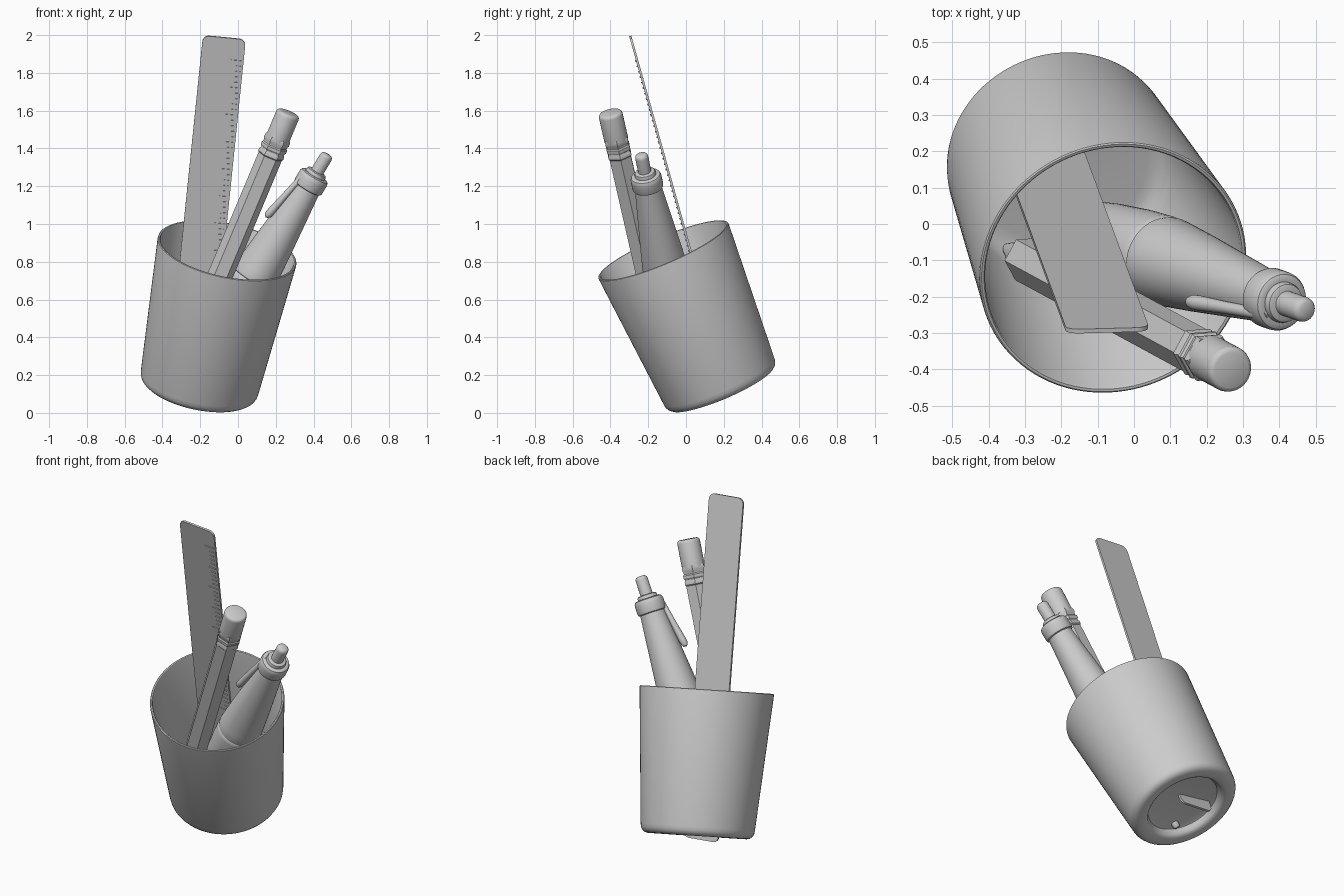
import bpy, bmesh, math
from mathutils import Vector, Matrix

if "Cube" in bpy.data.objects:
    bpy.data.objects.remove(bpy.data.objects["Cube"])


def finish(name, bm, matrix):
    bmesh.ops.recalc_face_normals(bm, faces=bm.faces)
    bm.transform(matrix)
    mesh = bpy.data.meshes.new(name)
    bm.to_mesh(mesh)
    bm.free()
    ob = bpy.data.objects.new(name, mesh)
    bpy.context.collection.objects.link(ob)
    bpy.ops.object.select_all(action='DESELECT')
    ob.select_set(True)
    bpy.context.view_layer.objects.active = ob
    bpy.ops.object.shade_smooth_by_angle(angle=math.radians(32))
    return ob


def lathe(name, origin, axis, profile, sides=48):
    """Spin (radius, height) points around an axis leaving origin."""
    bm = bmesh.new()
    vs = [bm.verts.new((r, 0, h)) for r, h in profile]
    es = [bm.edges.new(p) for p in zip(vs, vs[1:])]
    bmesh.ops.spin(bm, geom=vs + es, cent=(0, 0, 0), axis=(0, 0, 1),
                   angle=math.tau, steps=sides, use_merge=True)
    bmesh.ops.remove_doubles(bm, verts=bm.verts, dist=1e-5)
    rot = Vector(axis).to_track_quat('Z', 'Y').to_matrix().to_4x4()
    return finish(name, bm, Matrix.Translation(origin) @ rot)


# Leaning cup with rounded foot ring, recessed underside and open top
lathe("cup", (-0.211, 0.193, 0.125), (0.189, -0.385, 0.903), [
    (0, 0.045), (0.195, 0.045), (0.208, 0.04), (0.215, 0.028), (0.222, 0.012),
    (0.235, 0.003), (0.252, 0), (0.275, 0), (0.293, 0.004), (0.307, 0.015),
    (0.315, 0.03), (0.318, 0.05), (0.374, 0.806), (0.373, 0.812),
    (0.369, 0.815), (0.362, 0.814), (0.358, 0.808), (0.305, 0.12),
    (0.298, 0.095), (0.284, 0.076), (0.262, 0.066), (0.24, 0.063),
    (0, 0.063)], 96)

# Pencil: profiles run downwards from the eraser end
top = Vector((0.268, -0.402, 1.59))
down = -Vector((0.42, -0.228, 1)).normalized()
lathe("pencil_eraser", top, down, [
    (0, 0), (0.05, 0), (0.057, 0.003), (0.062, 0.009), (0.064, 0.018),
    (0.064, 0.16), (0, 0.16)])
lathe("pencil_ferrule", top, down, [
    (0, 0.145), (0.068, 0.145), (0.071, 0.155), (0.071, 0.172),
    (0.066, 0.18), (0.066, 0.19), (0.072, 0.197), (0.072, 0.212),
    (0.066, 0.22), (0.066, 0.228), (0.071, 0.235), (0.071, 0.25),
    (0.066, 0.256), (0, 0.256)], 6)
lathe("pencil_body", top, down, [
    (0, 0.24), (0.066, 0.24), (0.066, 1.485), (0, 1.485)], 6)
lathe("pencil_tip", top, down, [
    (0, 1.48), (0.056, 1.485), (0.012, 1.635), (0, 1.638)], 24)

# Pen: profiles run downwards from the push button
top = Vector((0.475, -0.238, 1.37))
down = -Vector((0.6, -0.21, 1)).normalized()
lathe("pen_button", top, down, [
    (0, 0), (0.02, 0.001), (0.028, 0.005), (0.033, 0.012), (0.035, 0.022),
    (0.035, 0.15), (0, 0.15)], 32)
lathe("pen_collar", top, down, [
    (0, 0.108), (0.045, 0.108), (0.053, 0.112), (0.056, 0.12),
    (0.057, 0.13), (0.068, 0.13), (0.077, 0.135), (0.082, 0.145),
    (0.083, 0.158), (0.083, 0.2), (0.08, 0.21), (0.072, 0.214), (0, 0.214)])
lathe("pen_body", top, down, [
    (0, 0.2), (0.07, 0.2), (0.09, 0.4), (0.108, 0.58), (0.12, 0.72),
    (0.123, 0.76), (0.121, 0.775), (0.114, 0.78), (0, 0.78)])
lathe("pen_grip", top, down, [
    (0, 0.775), (0.114, 0.775), (0.121, 0.785), (0.123, 0.8), (0.12, 0.9),
    (0.108, 1.06), (0.09, 1.22), (0.07, 1.34), (0.045, 1.43),
    (0.027, 1.465), (0.022, 1.47), (0.02, 1.5), (0.013, 1.51), (0, 1.513)])

# Pen clip and the short bridge joining it to the collar
start, end = Vector((0.355, -0.248, 1.27)), Vector((0.147, -0.212, 1.035))
size = (end - start).length
lathe("pen_clip", start, end - start, [
    (0, -0.012), (0.01, -0.009), (0.015, 0), (0.017, size * 0.5),
    (0.021, size * 0.85), (0.02, size * 0.93), (0.013, size * 0.98),
    (0, size)], 24)
hub = top + down * 0.16
lathe("pen_clip_bridge", start, hub - start, [
    (0, -0.008), (0.016, -0.004), (0.02, 0.06), (0, 0.06)], 16)

# Ruler frame: width, length and front-facing normal directions
length = Vector((0.103, -0.28, 1)).normalized()
normal = Vector((0, -0.963, -0.27)).normalized()
width = length.cross(normal).normalized()
normal = width.cross(length)
frame = Matrix((width, length, normal)).transposed().to_4x4()
frame = Matrix.Translation((-0.072, -0.293, 1.988)) @ frame

# Ruler blade with rounded corners, top edge at local y = 0
W, L, R, T = 0.114, 1.94, 0.035, 0.012
bm = bmesh.new()
ring = []
for i, (cx, cy) in enumerate([(W - R, -R), (R - W, -R),
                              (R - W, R - L), (W - R, R - L)]):
    for k in range(7):
        a = math.pi / 2 * (i + k / 6)
        ring.append(bm.verts.new((cx + R * math.cos(a),
                                  cy + R * math.sin(a), -T / 2)))
face = bm.faces.new(ring)
ext = bmesh.ops.extrude_face_region(bm, geom=[face])
bmesh.ops.translate(bm, vec=(0, 0, T), verts=[
    v for v in ext["geom"] if isinstance(v, bmesh.types.BMVert)])
finish("ruler_blade", bm, frame)

# Raised ruler graduations along the right front edge
bm = bmesh.new()
for i in range(57):
    size = 0.055 if i % 10 == 0 else 0.042 if i % 5 == 0 else 0.026
    place = Matrix.Translation((W - 0.012 - size / 2, -0.12 - i * 0.03,
                                T / 2 + 0.001))
    bmesh.ops.create_cube(bm, size=1, matrix=place @ Matrix.Diagonal(
        (size, 0.006, 0.008, 1)))
finish("ruler_graduations", bm, frame)
